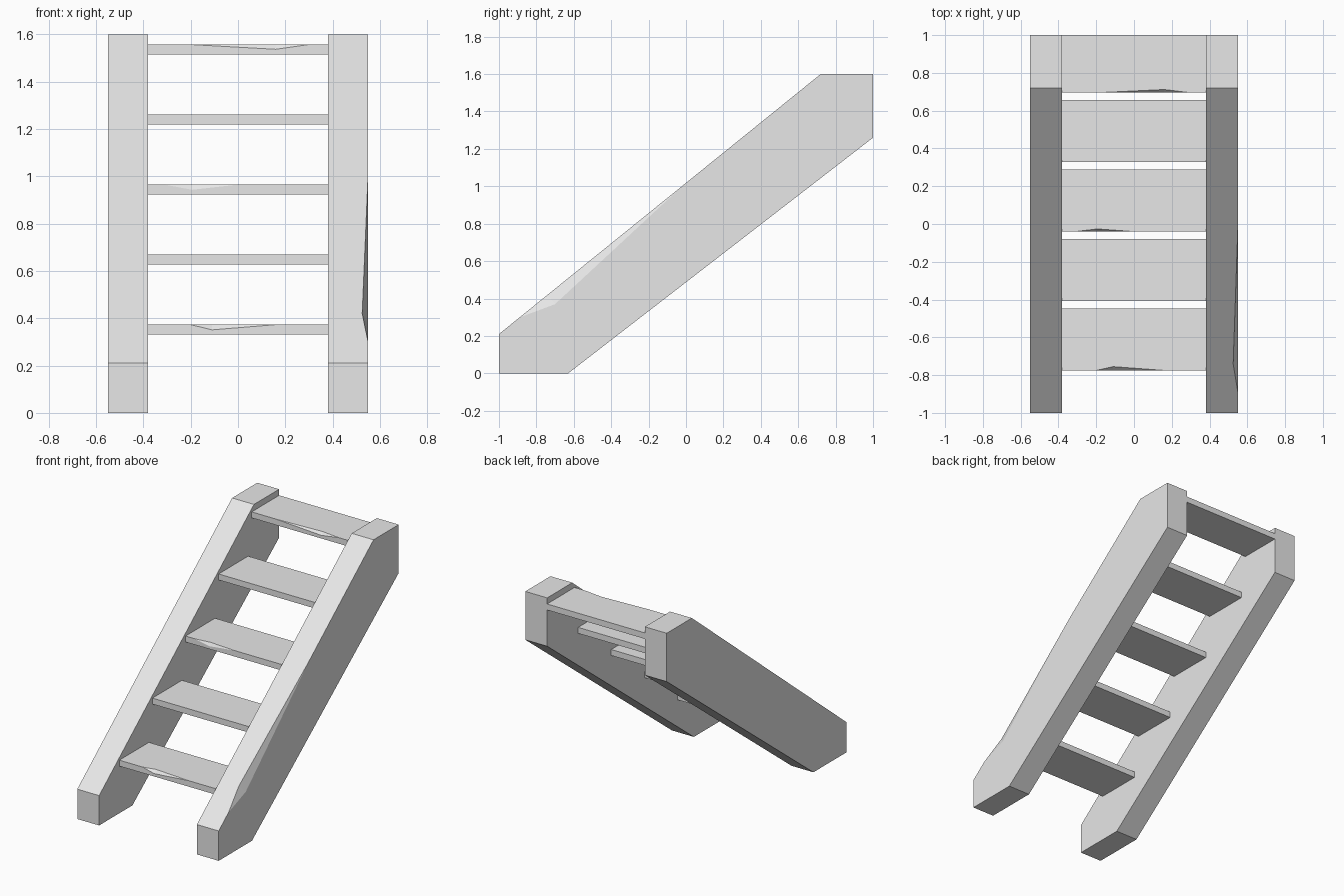
import bpy
import bmesh
from mathutils import Vector

cube = bpy.data.objects.get("Cube")
if cube:
    bpy.data.objects.remove(cube, do_unlink=True)

grey = bpy.data.materials.new("plain_grey")
grey.use_nodes = True
grey.diffuse_color = (0.8, 0.8, 0.8, 1)
grey.node_tree.nodes["Principled BSDF"].inputs["Base Color"].default_value = (0.8, 0.8, 0.8, 1)


def prism(profile, x0, x1):
    """Extrude a (y, z) profile along x."""
    bm = bmesh.new()
    face = bm.faces.new([bm.verts.new((x0, y, z)) for y, z in profile])
    ext = bmesh.ops.extrude_face_region(bm, geom=[face])["geom"]
    moved = [v for v in ext if isinstance(v, bmesh.types.BMVert)]
    bmesh.ops.translate(bm, verts=moved, vec=(x1 - x0, 0, 0))
    bmesh.ops.recalc_face_normals(bm, faces=bm.faces)
    return bm


def chip(bm, start, end, deep_points):
    """Knock a shallow notch out of the edge running through start and end."""
    start, end = Vector(start), Vector(end)
    middle = (start + end) / 2

    def distance(e):
        a, b = (v.co for v in e.verts)
        t = max(0, min(1, (middle - a).dot(b - a) / (b - a).length_squared))
        return (a.lerp(b, t) - middle).length

    edge = min(bm.edges, key=distance)
    near = min(edge.verts, key=lambda v: (v.co - start).length)
    rest, a = bmesh.utils.edge_split(edge, near, 0.2)
    a.co = start
    far_edge = next(e for e in a.link_edges if near not in e.verts)
    rest, d = bmesh.utils.edge_split(far_edge, a, 0.5)
    d.co = end
    gone = bm.edges.get((a, d))
    deep = []
    # Reroute each neighbouring face around its own deep point
    faces = list(gone.link_faces)
    for p in map(Vector, deep_points):
        face = min(faces, key=lambda f: abs((p - start).dot(f.normal)))
        faces.remove(face)
        v = bm.verts.new(p)
        loop = []
        for corner in face.loops:
            loop.append(corner.vert)
            if corner.edge == gone:
                loop.append(v)
        bm.faces.remove(face)
        bm.faces.new(loop)
        deep.append(v)
    bm.edges.remove(gone)
    for tip in (a, d):
        bm.faces.new((tip, deep[0], deep[1]))
    bmesh.ops.recalc_face_normals(bm, faces=bm.faces)


def finish(bm, name):
    mesh = bpy.data.meshes.new(name)
    bm.to_mesh(mesh)
    bm.free()
    mesh.materials.append(grey)
    obj = bpy.data.objects.new(name, mesh)
    bpy.context.collection.objects.link(obj)


# Sloping side rails, the left one with a worn outer edge
rail = [(-1, 0), (-0.63, 0), (1, 1.26), (1, 1.6), (0.72, 1.6), (-1, 0.21)]
INNER, OUTER = 0.38, 0.55


def slope(y):
    return 0.21 + (y + 1) * 1.39 / 1.72


finish(prism(rail, -OUTER, -INNER), "right_rail")
left = prism(rail, INNER, OUTER)
chip(left, (OUTER, -0.89, slope(-0.89)), (OUTER, -0.01, slope(-0.01)),
     [(OUTER, -0.7, 0.37), (0.525, -0.74, slope(-0.74))])
finish(left, "left_rail")

# Treads; chips are start x, end x, deep x, drop on the front, depth on the top
chips = {0: (-0.2, 0.16, -0.11, 0.022, 0.02),
         2: (-0.31, 0.0, -0.195, 0.022, 0.014),
         4: (-0.2, 0.3, 0.16, 0.02, 0.017)}
for i in range(5):
    y0, z1 = -0.775 + 0.3675 * i, 0.373 + 0.296 * i
    y1, z0 = min(y0 + 0.328, 1), z1 - 0.042
    tread = prism([(y0, z0), (y1, z0), (y1, z1), (y0, z1)], -INNER, INNER)
    if i in chips:
        xa, xb, xm, drop, depth = chips[i]
        chip(tread, (xa, y0, z1), (xb, y0, z1),
             [(xm, y0, z1 - drop), (xm, y0 + depth, z1)])
    finish(tread, f"tread_{i + 1}")
